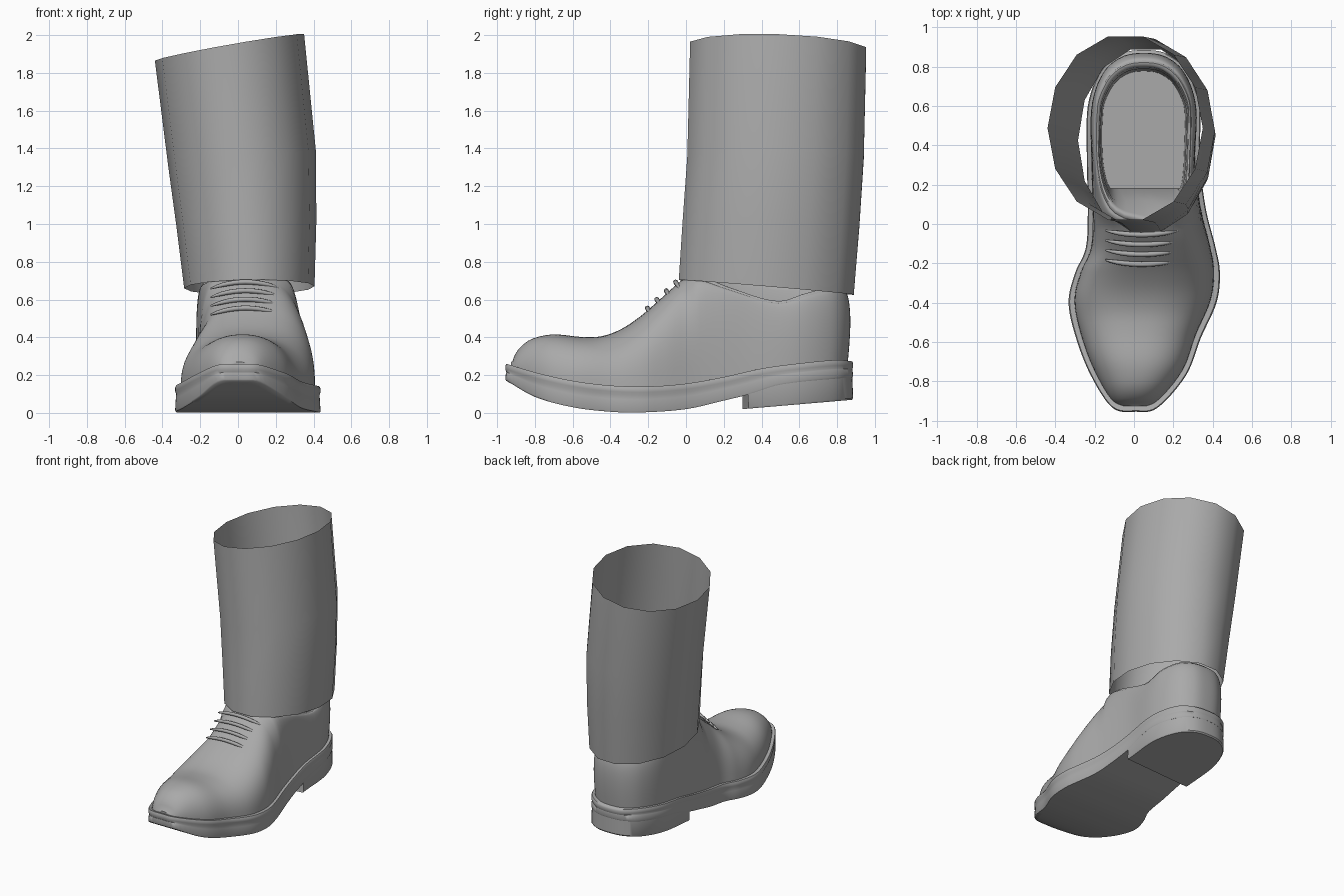
import bpy, bmesh
from math import sin, cos, pi

if "Cube" in bpy.data.objects:
    bpy.data.objects.remove(bpy.data.objects["Cube"])

grey = bpy.data.materials.new("dark_grey")
grey.diffuse_color = (.4, .4, .4, 1)
grey.use_nodes = True
grey.node_tree.nodes["Principled BSDF"].inputs["Base Color"].default_value = grey.diffuse_color


def smooth(tab, t):
    """Smooth (Hermite) interpolation of rows (t, v1, v2, ...)."""
    t = max(tab[0][0], min(tab[-1][0], t))
    i = 0
    while i < len(tab) - 2 and t > tab[i + 1][0]:
        i += 1
    a, b = tab[i], tab[i + 1]
    p, q = tab[max(i - 1, 0)], tab[min(i + 2, len(tab) - 1)]
    h = b[0] - a[0]
    u = (t - a[0]) / h
    out = []
    for j in range(1, len(a)):
        ma = (b[j] - p[j]) / (b[0] - p[0]) * h
        mb = (q[j] - a[j]) / (q[0] - a[0]) * h
        out.append((2*u**3 - 3*u*u + 1)*a[j] + (u**3 - 2*u*u + u)*ma
                   + (3*u*u - 2*u**3)*b[j] + (u**3 - u*u)*mb)
    return out


def loft(name, rings, caps=(), shift=0, angle=40):
    """Skin closed rings; caps are strips between the left and right halves."""
    bm = bmesh.new()
    vs = [[bm.verts.new(p) for p in r] for r in rings]
    n = len(rings[0])

    def face(*f):
        f = list(dict.fromkeys(f))
        if len(f) > 2 and not bm.faces.get(f):
            bm.faces.new(f)
    for r0, r1 in zip(vs, vs[1:]):
        for i in range(n):
            j = (i + 1) % n
            face(r0[i], r0[j], r1[j], r1[i])
    for c in caps:
        r = vs[c]
        for i in range(n // 2):
            face(r[i], r[i + 1], r[(shift - i - 1) % n], r[(shift - i) % n])
    bmesh.ops.remove_doubles(bm, verts=bm.verts, dist=0.0005)
    bmesh.ops.recalc_face_normals(bm, faces=bm.faces)
    me = bpy.data.meshes.new(name)
    bm.to_mesh(me)
    bm.free()
    me.materials.append(grey)
    ob = bpy.data.objects.new(name, me)
    bpy.context.collection.objects.link(ob)
    bpy.ops.object.select_all(action='DESELECT')
    ob.select_set(True)
    bpy.context.view_layer.objects.active = ob
    bpy.ops.object.shade_smooth_by_angle(angle=angle * pi / 180)
    return ob


# Sole outline: y, left x, right x from toe to heel
plan = [(-.955, .01, .01), (-.935, -.11, .12), (-.77, -.22, .265), (-.58, -.295, .34),
        (-.4, -.333, .42), (-.25, -.3, .437), (-.12, -.245, .415), (.08, -.235, .365),
        (.33, -.24, .335), (.6, -.235, .335), (.78, -.17, .27), (.865, -.07, .17),
        (.885, .05, .05)]
ghost = lambda r: (r[0], r[2], r[1])
rows = [(i - 1, *r) for i, r in enumerate([ghost(plan[1])] + plan + [ghost(plan[-2])])]
SUB = 6
K = (len(plan) - 1) * SUB
stations = [smooth(rows, k / SUB) for k in range(K + 1)]

# Side-view profiles: y, z
sole_top = [(-.95, .26), (-.8, .215), (-.6, .17), (-.4, .145), (-.2, .14), (0, .155),
            (.2, .19), (.4, .235), (.6, .262), (.8, .28), (.89, .272)]
sole_bot = [(-.95, .17), (-.8, .085), (-.6, .03), (-.4, .006), (-.25, .002), (0, .02),
            (.2, .065), (.34, .1), (.5, .15), (.89, .19)]
ridge = [(-.92, .27), (-.905, .31), (-.88, .345), (-.83, .385), (-.75, .41), (-.68, .415),
         (-.55, .402), (-.45, .405), (-.35, .44), (-.25, .505), (-.15, .59), (-.05, .68), (0, .72)]
# Collar edge: station y, collar y, half width, right z, left z
collar = [(0, 0, 0, .72, .72), (.04, .03, .12, .715, .715), (.12, .09, .19, .7, .7),
          (.25, .23, .232, .65, .68), (.48, .48, .245, .58, .66), (.65, .635, .24, .62, .66),
          (.78, .755, .24, .65, .66), (.86, .835, .24, .655, .655)]
FIT = .92   # upper width relative to the sole


def place(k, side, s):
    y, l, r = stations[k]
    c = (l + r) / 2
    return c + ((l if side < 0 else r) - c) * s, -.03 + (y + .03) * (1 - (1 - s) * .4)


def loop(f, k0=0):
    """Closed ring: left side toe to heel, then right side back."""
    left = [f(k, -1) for k in range(k0, K + 1)]
    right = [f(k, 1) for k in range(K - 1, k0 - 1 if k0 else 0, -1)]
    return left + right


# Sole with soft welt
def sole_ring(s, w, dz):
    def f(k, side):
        x, y = place(k, side, s)
        a, b = smooth(sole_bot, y)[0], smooth(sole_top, y)[0]
        return x, y, a + (b - a) * w + dz
    return loop(f)


loft("sole", [sole_ring(*a) for a in ((.9, 0, 0), (.99, 0, 0), (1, 0, .008), (.99, .5, 0),
              (.985, 1, -.045), (1, 1, -.03), (1, 1, -.012), (.985, 1, 0), (.88, 1, 0))],
     caps=(0, -1), angle=60)

# Heel block with slightly skewed front edge
kh = next(k for k in range(K) if stations[k][0] > .3)


def heel_ring(s, w):
    def f(k, side):
        x, y = place(k, side, s)
        if k == kh and side < 0:
            y -= .03
        a, b = .02 + (y - .3) * .085, smooth(sole_top, y)[0] - .06
        return x, y, a + (b - a) * w
    return loop(f, kh)


nh = 2 * (K - kh) + 1
loft("heel", [heel_ring(.98, 0), heel_ring(1, .06), heel_ring(.985, 1)], caps=(0, -1), shift=nh - 1)


# Upper: arches over the foot, opening into the collar behind y = 0
def power(y):
    return smooth([(-.95, .95), (-.6, .85), (-.2, .72), (0, .72), (.3, .95), (.9, 1)], y)[0]


def top_point(k, side):
    x, y = place(k, side, FIT)
    c = (stations[k][1] + stations[k][2]) / 2
    if y < 0:
        return c, y, smooth(ridge, y)[0]
    cy, hw, zr, zl = smooth(collar, y)
    return c + side * min(hw, abs(x - c) * .95), cy, zl if side < 0 else zr


def upper_ring(a):
    def f(k, side):
        x, y = place(k, side, FIT)
        z = smooth(sole_top, y)[0] - .015
        tx, ty, tz = top_point(k, side)
        e = power(y)
        h, v = 1 - max(cos(a), 0) ** e, sin(a) ** e
        if a > pi / 2 - .001:
            h = v = 1
        b = 1 + .05 * sin(2 * a) * max(0, min(1, (y - .3) / .4))
        px, py = x + (tx - x) * h, y + (ty - y) * h
        return .05 + (px - .05) * b, .45 + (py - .45) * b, z + (tz - z) * v
    return loop(f)


LEV = 16
loft("upper", [upper_ring(pi / 2 * j / LEV) for j in range(LEV + 1)], angle=60)

# Collar rim, lining and insole
kc = next(k for k in range(K) if place(k, 1, FIT)[1] >= 0)


def lining_ring(s, dz, ymin=-1, floor=None):
    def f(k, side):
        x, y, z = top_point(k, side)
        return (.05 + (x - .05) * s, max(ymin, .45 + (y - .45) * s),
                z + dz if floor is None else floor)
    return loop(f, kc)


nc = 2 * (K - kc) + 1
loft("lining", [lining_ring(1, 0), lining_ring(.975, .012), lining_ring(.94, .01),
                lining_ring(.915, -.01), lining_ring(.89, -.08, .12),
                lining_ring(.86, 0, .18, .31)], caps=(-1,), shift=nc - 1, angle=60)


# Laces arched over the instep
def lace(i, y, z):
    cu = bpy.data.curves.new("lace_%d" % i, 'CURVE')
    cu.dimensions = '3D'
    cu.bevel_depth = .013
    cu.bevel_resolution = 2
    cu.use_fill_caps = True
    cu.materials.append(grey)
    sp = cu.splines.new('POLY')
    n = 13
    sp.points.add(n - 1)
    for j in range(n):
        u = -1 + 2 * j / (n - 1)
        sp.points[j].co = (.04 + u * .185, y + .022 * u * u, z - .035 * u * u, 1)
        sp.points[j].radius = .35 + .65 * (1 - u ** 4)
    ob = bpy.data.objects.new("lace_%d" % i, cu)
    bpy.context.collection.objects.link(ob)


for i in range(4):
    lace(i, -.205 + .05 * i, .555 + .046 * i)

# Trouser leg: open tube; rows are left x, right x, front y, back y, z, slope in x, front lift
N = 14
leg = []
for l, r, f, b, z, tilt, lift in ((-.285, .405, -.05, .9, .665, .005, .04),
                                  (-.325, .415, -.03, .93, 1.0, .02, .01),
                                  (-.37, .412, -.005, .953, 1.35, .04, 0),
                                  (-.44, .35, .01, .966, 1.935, .07, .015)):
    ring = []
    for i in range(N):
        a = 2 * pi * i / N
        ring.append(((l + r) / 2 + (r - l) / 2 * cos(a), (f + b) / 2 + (b - f) / 2 * sin(a),
                     z + tilt * cos(a) - lift * sin(a)))
    leg.append(ring)
loft("trouser_leg", leg, angle=60)
